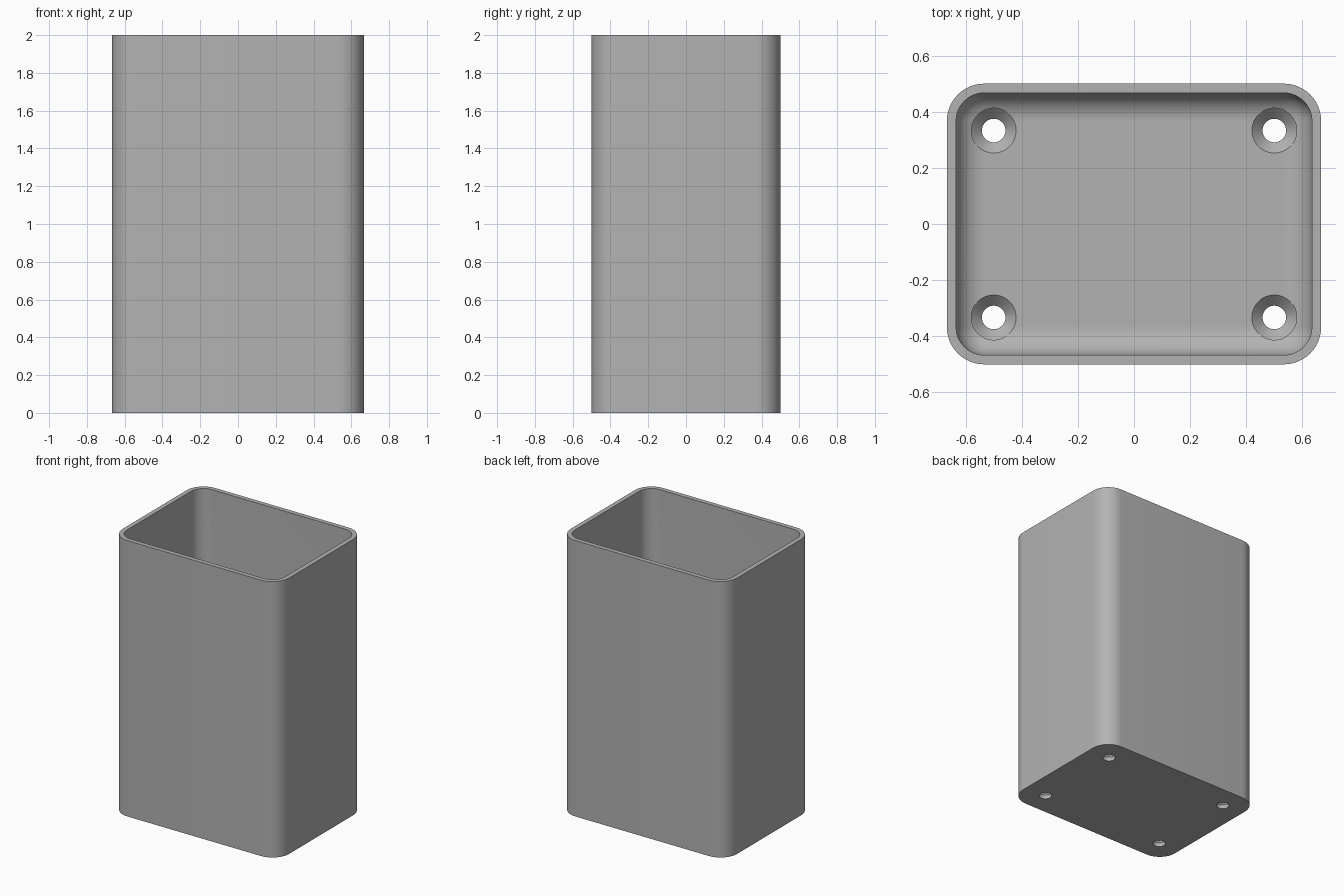
import bpy, bmesh, math

if "Cube" in bpy.data.objects:
    bpy.data.objects.remove(bpy.data.objects["Cube"])

HALF_X, HALF_Y, HEIGHT = 0.667, 0.5, 2.0
WALL, FLOOR, CORNER = 0.033, 0.067, 0.133
FILLET = CORNER - WALL
STEPS = 12

grey = bpy.data.materials.new("plain grey")
grey.use_nodes = True
colour = (0.45, 0.45, 0.45, 1)
grey.diffuse_color = colour
grey.node_tree.nodes["Principled BSDF"].inputs["Base Color"].default_value = colour


def rounded_ring(bm, inset, z):
    """Rounded rectangle, offset inward from the outer wall."""
    radius = max(CORNER - inset, 0)
    cx, cy = HALF_X - inset - radius, HALF_Y - inset - radius
    ring = []
    for quarter, (sx, sy) in enumerate([(1, 1), (-1, 1), (-1, -1), (1, -1)]):
        for i in range(STEPS + 1):
            a = (quarter + i / STEPS) * math.pi / 2
            ring.append(bm.verts.new((sx * cx + radius * math.cos(a),
                                      sy * cy + radius * math.sin(a), z)))
    return ring


def circle_ring(bm, x, y, radius, z, sides=48):
    return [bm.verts.new((x + radius * math.cos(math.tau * i / sides),
                          y + radius * math.sin(math.tau * i / sides), z))
            for i in range(sides)]


def loft(bm, rings):
    """Bridge successive rings and cap both ends."""
    for low, high in zip(rings, rings[1:]):
        n = len(low)
        for i in range(n):
            j = (i + 1) % n
            bm.faces.new((low[i], low[j], high[j], high[i]))
    bm.faces.new(list(reversed(rings[0])))
    bm.faces.new(rings[-1])


def make_object(name, bm):
    bmesh.ops.remove_doubles(bm, verts=bm.verts, dist=0.0001)
    bmesh.ops.recalc_face_normals(bm, faces=bm.faces)
    mesh = bpy.data.meshes.new(name)
    bm.to_mesh(mesh)
    bm.free()
    mesh.materials.append(grey)
    obj = bpy.data.objects.new(name, mesh)
    bpy.context.collection.objects.link(obj)
    return obj


# Open container: outer wall, rim, inner wall, rounded floor edge
bm = bmesh.new()
rings = [rounded_ring(bm, 0, 0), rounded_ring(bm, 0, HEIGHT),
         rounded_ring(bm, WALL, HEIGHT)]
for i in range(STEPS + 1):
    a = i / STEPS * math.pi / 2
    rings.append(rounded_ring(bm, WALL + FILLET * (1 - math.cos(a)),
                              FLOOR + FILLET * (1 - math.sin(a))))
loft(bm, rings)
container = make_object("container", bm)

# Countersunk screw holes near the four corners
HOLE, SINK = 0.042, 0.08
bm = bmesh.new()
for x in (-0.5, 0.5):
    for y in (-0.333, 0.333):
        loft(bm, [circle_ring(bm, x, y, r, z) for r, z in
                  ((HOLE, -0.1), (HOLE, FLOOR - (SINK - HOLE)),
                   (SINK, FLOOR), (SINK, FLOOR + FILLET))])
cutter = make_object("screw_hole_cutter", bm)
cutter.hide_render = True

boolean = container.modifiers.new("screw holes", 'BOOLEAN')
boolean.operation = 'DIFFERENCE'
boolean.solver = 'EXACT'
boolean.object = cutter

bpy.ops.object.select_all(action='DESELECT')
container.select_set(True)
bpy.context.view_layer.objects.active = container
bpy.ops.object.modifier_apply(modifier=boolean.name)
bpy.data.objects.remove(cutter)
bpy.ops.object.shade_smooth_by_angle(angle=math.radians(30))
